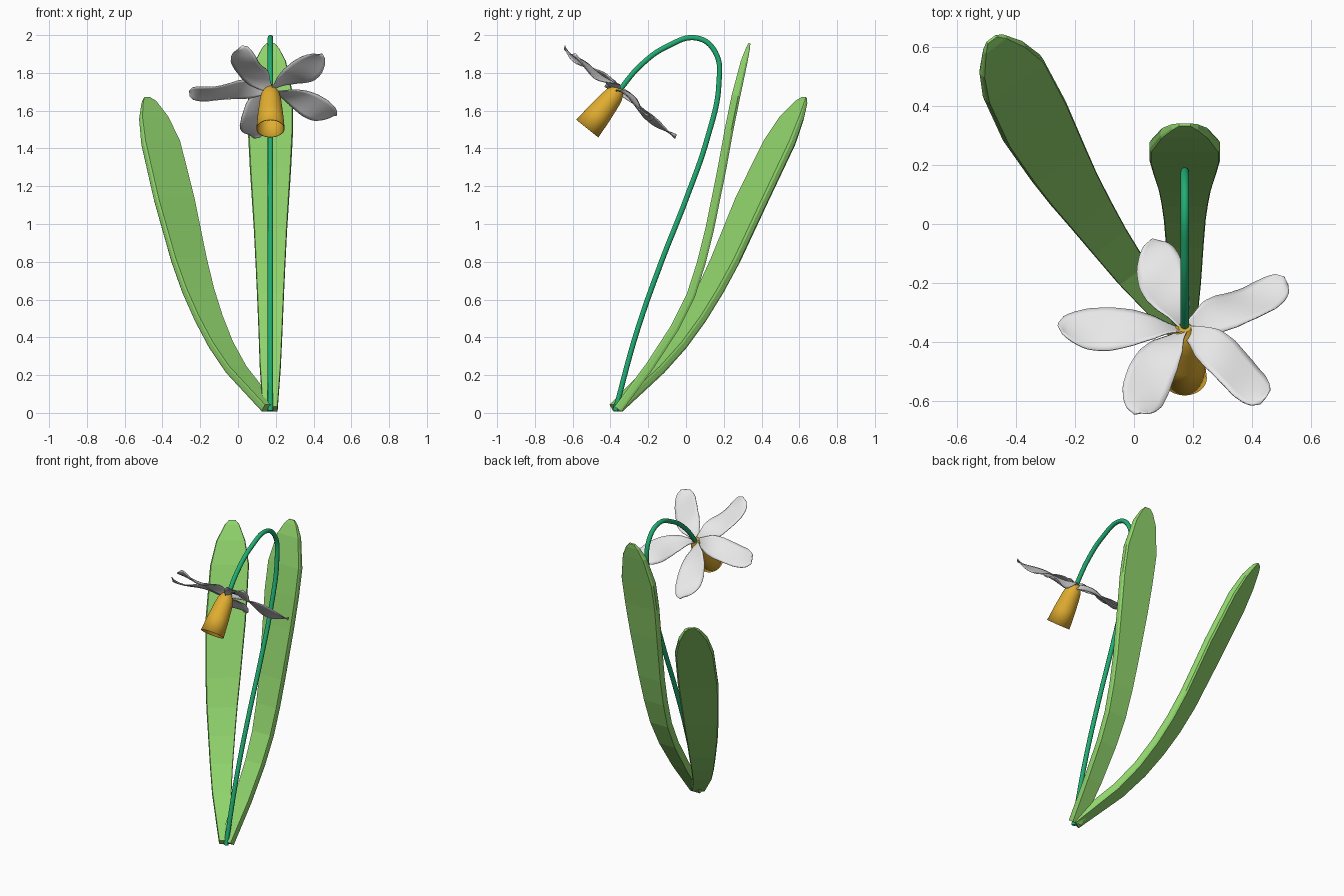
import bpy, bmesh, math
from mathutils import Vector, Matrix

if "Cube" in bpy.data.objects:
    bpy.data.objects.remove(bpy.data.objects["Cube"])


def material(name, rgb):
    m = bpy.data.materials.new(name)
    m.diffuse_color = (*rgb, 1)
    m.use_nodes = True
    m.node_tree.nodes["Principled BSDF"].inputs["Base Color"].default_value = m.diffuse_color
    return m


LEAF = material("leaf_green", (0.28, 0.66, 0.15))
STEM = material("stem_green", (0.015, 0.42, 0.17))
PETAL = material("petal_white", (0.8, 0.8, 0.8))
CUP = material("trumpet_yellow", (0.75, 0.42, 0.03))

# Flower frame: petals lie in the local xy plane, trumpet points along -z
FLOWER = Matrix(((1, 0, 0, 0.172), (0, 0.78, 0.625, -0.36),
                 (0, -0.625, 0.78, 1.708), (0, 0, 0, 1)))


def loft(name, rows, mat, closed, caps=False, smooth=False, thick=0):
    """Skin a list of point rows with quads."""
    bm = bmesh.new()
    vs = [[bm.verts.new(p) for p in r] for r in rows]
    n = len(rows[0])
    for a, b in zip(vs, vs[1:]):
        for i in range(n if closed else n - 1):
            j = (i + 1) % n
            bm.faces.new((a[i], a[j], b[j], b[i]))
    if caps:
        bm.faces.new(vs[0])
        bm.faces.new(vs[-1])
    bmesh.ops.recalc_face_normals(bm, faces=bm.faces)
    me = bpy.data.meshes.new(name)
    bm.to_mesh(me)
    bm.free()
    me.materials.append(mat)
    ob = bpy.data.objects.new(name, me)
    bpy.context.collection.objects.link(ob)
    if thick:
        s = ob.modifiers.new("thickness", "SOLIDIFY")
        s.thickness = thick
        s.offset = 0
    if smooth:
        bpy.ops.object.select_all(action="DESELECT")
        ob.select_set(True)
        bpy.context.view_layer.objects.active = ob
        bpy.ops.object.shade_smooth_by_angle(angle=math.radians(40))
    return ob


def leaf(name, path, widths, side):
    """Low-poly blade: slab with narrow chamfers, thinning at the tip."""
    pts = [Vector(p) for p in path]
    side = Vector(side).normalized()
    rows = []
    for i, (p, w) in enumerate(zip(pts, widths)):
        t = pts[min(i + 1, len(pts) - 1)] - pts[max(i - 1, 0)]
        n = side.cross(t).normalized()
        left = len(pts) - 1 - i
        h = (0.005, 0.011, 0.018)[left] if left < 3 else 0.023
        sec = [(-1, -0.5), (-0.93, -1), (0.93, -1), (1, -0.5),
               (1, 0.5), (0.95, 1), (-0.95, 1), (-1, 0.5)]
        rows.append([p + side * (a * w) + n * (b * h) for a, b in sec])
    loft(name, rows, LEAF, True, caps=True)


# Leaves
leaf("back_leaf",
     [(.17, -.36, .02), (.171, -.19, .25), (.172, -.06, .45), (.172, .025, .62),
      (.172, .08, .79), (.172, .125, .97), (.172, .19, 1.29), (.172, .228, 1.5),
      (.172, .265, 1.68), (.172, .308, 1.86), (.172, .328, 1.93),
      (.172, .336, 1.957)],
     [.04, .056, .064, .071, .079, .088, .109, .12, .12, .082, .045, .02],
     (1, 0, 0))
leaf("side_leaf",
     [(.165, -.37, .025), (-.01, -.16, .23), (-.09, -.05, .36),
      (-.155, .045, .5), (-.212, .13, .65), (-.26, .21, .81),
      (-.338, .35, 1.13), (-.41, .495, 1.43), (-.447, .56, 1.56),
      (-.472, .61, 1.645), (-.482, .626, 1.668)],
     [.04, .06, .071, .083, .096, .108, .125, .12, .09, .045, .02], (.8, .6, 0))

# Arching stem
cu = bpy.data.curves.new("stem", "CURVE")
cu.dimensions = "3D"
cu.bevel_depth = 0.0145
cu.bevel_resolution = 3
cu.use_fill_caps = True
cu.resolution_u = 8
path = [(-.375, .01), (-.26, .43), (-.13, .80), (0, 1.13), (.115, 1.46),
        (.174, 1.74), (.155, 1.91), (.06, 1.984), (-.10, 1.94),
        (-.24, 1.84), (-.355, 1.705)]
sp = cu.splines.new("BEZIER")
sp.bezier_points.add(len(path) - 1)
for b, (y, z) in zip(sp.bezier_points, path):
    b.co = (.172, y, z)
    b.handle_left_type = b.handle_right_type = "AUTO"
cu.materials.append(STEM)
bpy.context.collection.objects.link(bpy.data.objects.new("stem", cu))

# Petals: rounded blades with a gentle twist and wave
PROFILE = [(0, .012), (.12, .033), (.25, .062), (.4, .076), (.6, .08),
           (.78, .076), (.9, .06), (.96, .042), (1, .012)]


def half_width(t):
    for (a, wa), (b, wb) in zip(PROFILE, PROFILE[1:]):
        if t <= b:
            return wa + (wb - wa) * (t - a) / (b - a)
    return PROFILE[-1][1]


for k, (ang, bend, length) in enumerate([(32, -6, .405), (104, 12, .405),
                                         (176.5, 3, .43), (246, -16, .397),
                                         (311, 11, .405)]):
    rows = []
    for i in range(26):
        t = i / 25
        a = math.radians(ang + bend * (1 - t))
        r = Vector((math.cos(a), math.sin(a), 0))
        s = Vector((-r.y, r.x, 0))
        row = []
        for j in range(9):
            v = j / 4 - 1
            z = .012 * math.sin(t * 6.3) + .018 * v * math.sin(t * 6.3 + .6)
            row.append(FLOWER @ (r * (length * t) + s * (v * half_width(t))
                                 + Vector((0, 0, z))))
        rows.append(row)
    loft(f"petal_{k + 1}", rows, PETAL, False, smooth=True, thick=.005)

# Trumpet: open cup
rows = []
for d, r in [(-.016, .004), (-.014, .02), (.005, .035), (.03, .048),
             (.07, .055), (.16, .065), (.26, .073)]:
    rows.append([FLOWER @ Vector((r * math.cos(i * math.tau / 32),
                                  r * math.sin(i * math.tau / 32), -d))
                 for i in range(32)])
loft("trumpet", rows, CUP, True, smooth=True, thick=.004)
